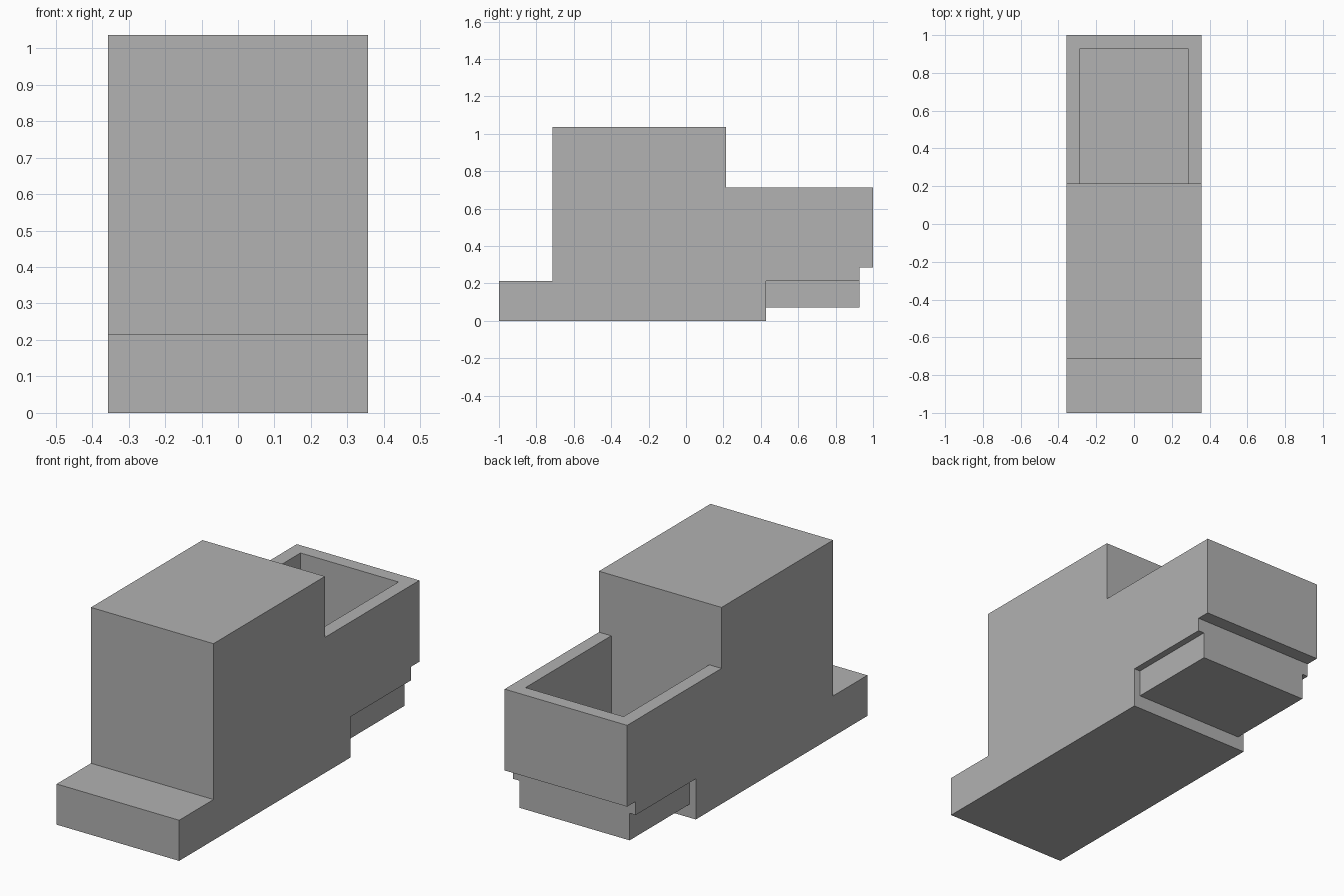
import bpy, bmesh
from mathutils import Vector

if "Cube" in bpy.data.objects:
    bpy.data.objects.remove(bpy.data.objects["Cube"], do_unlink=True)

U = 1 / 28  # modelling unit

grey = bpy.data.materials.new("plain grey")
grey.use_nodes = True
colour = (0.445, 0.445, 0.445, 1)
grey.diffuse_color = colour
grey.node_tree.nodes["Principled BSDF"].inputs["Base Color"].default_value = colour


def side_prism(bm, profile, half_width):
    """Extrude a (y, z) side profile across x."""
    verts = [bm.verts.new((-half_width * U, y * U, z * U)) for y, z in profile]
    face = bm.faces.new(verts)
    ext = bmesh.ops.extrude_face_region(bm, geom=[face])["geom"]
    moved = [g for g in ext if isinstance(g, bmesh.types.BMVert)]
    bmesh.ops.translate(bm, verts=moved, vec=(2 * half_width * U, 0, 0))
    bmesh.ops.recalc_face_normals(bm, faces=bm.faces[:])


def finish(bm, name):
    bmesh.ops.recalc_face_normals(bm, faces=bm.faces[:])
    mesh = bpy.data.meshes.new(name)
    bm.to_mesh(mesh)
    bm.free()
    mesh.materials.append(grey)
    obj = bpy.data.objects.new(name, mesh)
    bpy.context.collection.objects.link(obj)


# Body: front step, tall cabin and overhanging rear tub in one side profile
bm = bmesh.new()
side_prism(bm, [(-28, 0), (12, 0), (12, 6), (26, 6), (26, 8), (28, 8),
                (28, 20), (6, 20), (6, 29), (-20, 29), (-20, 6), (-28, 6)], 10)


def rear_deck():
    return [f for f in bm.faces if f.normal.z > 0.9
            and abs(f.calc_center_median().z - 20 * U) < 0.001]


# Tub opening: cut the rim into the rear deck, then sink the middle
for point, normal in (((-8, 0, 0), (1, 0, 0)), ((8, 0, 0), (1, 0, 0)),
                      ((0, 26, 0), (0, 1, 0))):
    deck = rear_deck()
    geom = list({g for f in deck for g in [f, *f.edges, *f.verts]})
    bmesh.ops.bisect_plane(bm, geom=geom, dist=1e-5,
                           plane_co=Vector(point) * U, plane_no=normal)
    bm.normal_update()

floor = [f for f in rear_deck() if abs(f.calc_center_median().x) < 8 * U
         and f.calc_center_median().y < 26 * U]
ext = bmesh.ops.extrude_face_region(bm, geom=floor)["geom"]
sunk = [g for g in ext if isinstance(g, bmesh.types.BMVert)]
bmesh.ops.translate(bm, verts=sunk, vec=(0, 0, -12 * U))
bmesh.ops.delete(bm, geom=[f for f in floor if f.is_valid], context="FACES_ONLY")
bmesh.ops.dissolve_limit(bm, angle_limit=0.01, verts=bm.verts[:], edges=bm.edges[:])
finish(bm, "body")

# Narrower block under the tub
bm = bmesh.new()
side_prism(bm, [(12, 2), (26, 2), (26, 6), (12, 6)], 9)
finish(bm, "rear_underblock")
